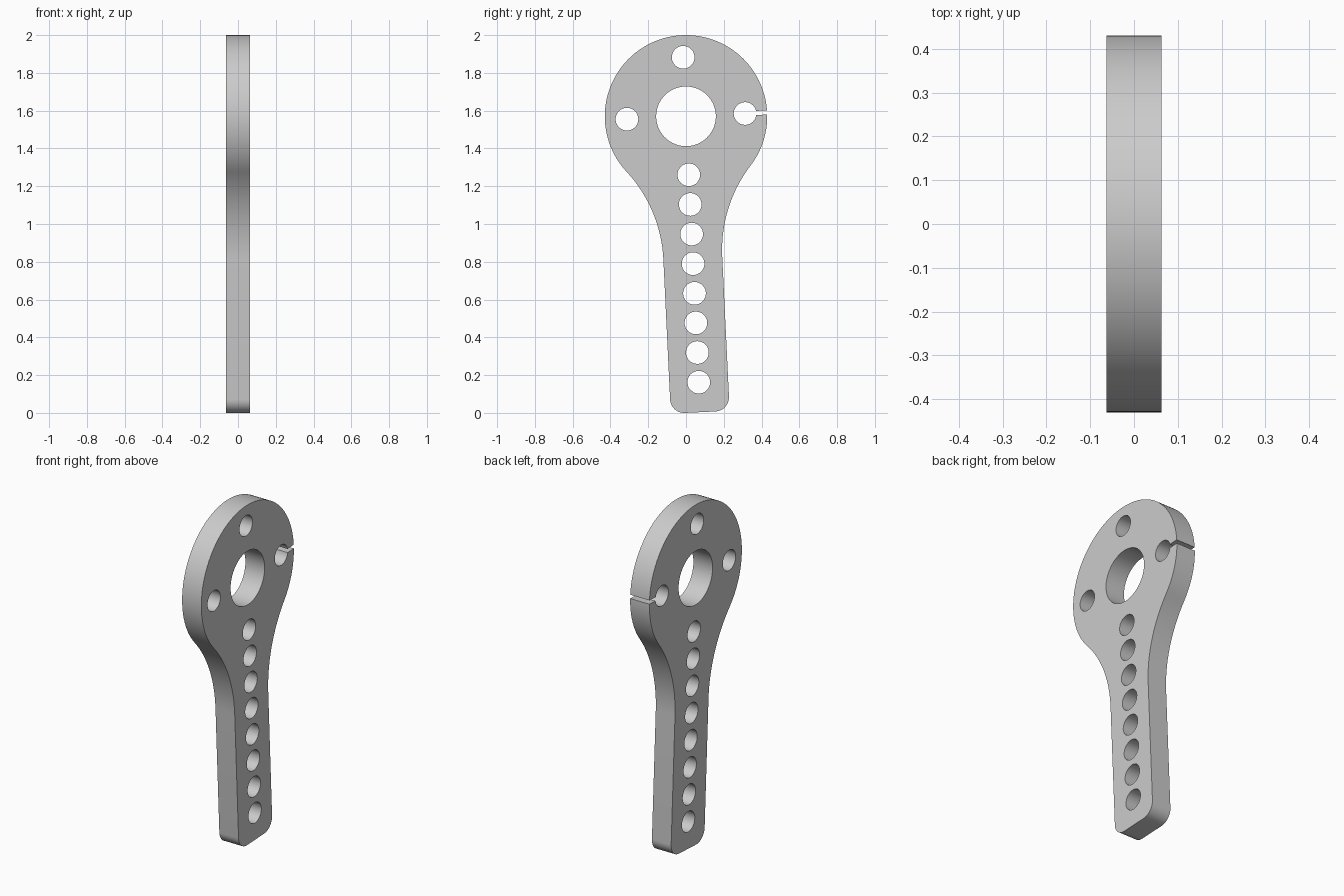
import bpy
import bmesh
from math import asin, cos, sin, pi, radians, sqrt
from mathutils import Matrix

cube = bpy.data.objects.get("Cube")
if cube:
    bpy.data.objects.remove(cube, do_unlink=True)

# Main dimensions, measured from the centre of the round head
HEAD_R, HEAD_Z = 0.43, 1.57
HALF_THICK = 0.0625
HALF_W, LENGTH, CORNER = 0.156, 1.568, 0.075
NECK = 0.75                     # where the straight handle begins
BORE_R, HOLE_R, BOLT_R = 0.158, 0.06, 0.313
SLOT = 0.011                    # half the slot width
TILT = radians(2.75)

# Neck fillet tangent to both the head and the straight handle
fillet = (NECK**2 + HALF_W**2 - HEAD_R**2) / (2 * (HEAD_R - HALF_W))
turn = asin(NECK / (HEAD_R + fillet))


def arc(cx, cy, r, start, end, n):
    angles = [start + (end - start) * i / n for i in range(n + 1)]
    return [(cx + r * cos(a), cy + r * sin(a)) for a in angles]


# Outer profile, counterclockwise from the upper lip of the slot
lip, mouth = asin(SLOT / HEAD_R), asin(SLOT / HOLE_R)
inner_x, corner_y = HALF_W - CORNER, CORNER - LENGTH
outline = arc(0, 0, HEAD_R, lip, pi + turn, 80)
outline += arc(-HALF_W - fillet, -NECK, fillet, turn, 0, 24)[1:]
outline += arc(-inner_x, corner_y, CORNER, pi, 1.5 * pi, 12)
outline += arc(inner_x, corner_y, CORNER, 1.5 * pi, 2 * pi, 12)
outline += arc(HALF_W + fillet, -NECK, fillet, pi, pi - turn, 24)
outline += arc(0, 0, HEAD_R, -turn, -lip, 16)[1:]
outline += arc(BOLT_R, 0, HOLE_R, -mouth, mouth - 2 * pi, 44)

# Bore, bolt holes and the row of holes down the handle
holes = [(0, 0, BORE_R, 72), (-BOLT_R, 0, HOLE_R, 48), (0, BOLT_R, HOLE_R, 48)]
holes += [(0, -0.31 - 0.157 * i, HOLE_R, 48) for i in range(8)]
loops = [outline] + [arc(x, y, r, 0, 2 * pi, n)[:-1] for x, y, r, n in holes]

curve = bpy.data.curves.new("lever_plate", "CURVE")
curve.dimensions = "2D"
curve.fill_mode = "BOTH"
curve.extrude = HALF_THICK
for loop in loops:
    spline = curve.splines.new("POLY")
    spline.points.add(len(loop) - 1)
    for point, (x, y) in zip(spline.points, loop):
        point.co = (x, y, 0, 1)
    spline.use_cyclic_u = True

plate = bpy.data.objects.new("lever_plate", curve)
bpy.context.collection.objects.link(plate)
bpy.ops.object.select_all(action="DESELECT")
plate.select_set(True)
bpy.context.view_layer.objects.active = plate
bpy.ops.object.convert(target="MESH")
plate = bpy.context.object

# Stand the plate upright, facing sideways, with its slight lean
upright = Matrix(((0, 0, 1, 0), (1, 0, 0, 0), (0, 1, 0, 0), (0, 0, 0, 1)))
bm = bmesh.new()
bm.from_mesh(plate.data)
bmesh.ops.remove_doubles(bm, verts=bm.verts, dist=0.0001)
bm.transform(Matrix.Translation((0, 0, HEAD_Z)) @ Matrix.Rotation(TILT, 4, "X") @ upright)
bmesh.ops.recalc_face_normals(bm, faces=bm.faces)
bm.to_mesh(plate.data)
bm.free()

# Plain grey metal
grey = bpy.data.materials.new("light_grey")
grey.use_nodes = True
colour = (0.6, 0.6, 0.6, 1)
grey.diffuse_color = colour
grey.node_tree.nodes["Principled BSDF"].inputs["Base Color"].default_value = colour
plate.data.materials.clear()
plate.data.materials.append(grey)
bpy.ops.object.shade_smooth_by_angle(angle=radians(30))
